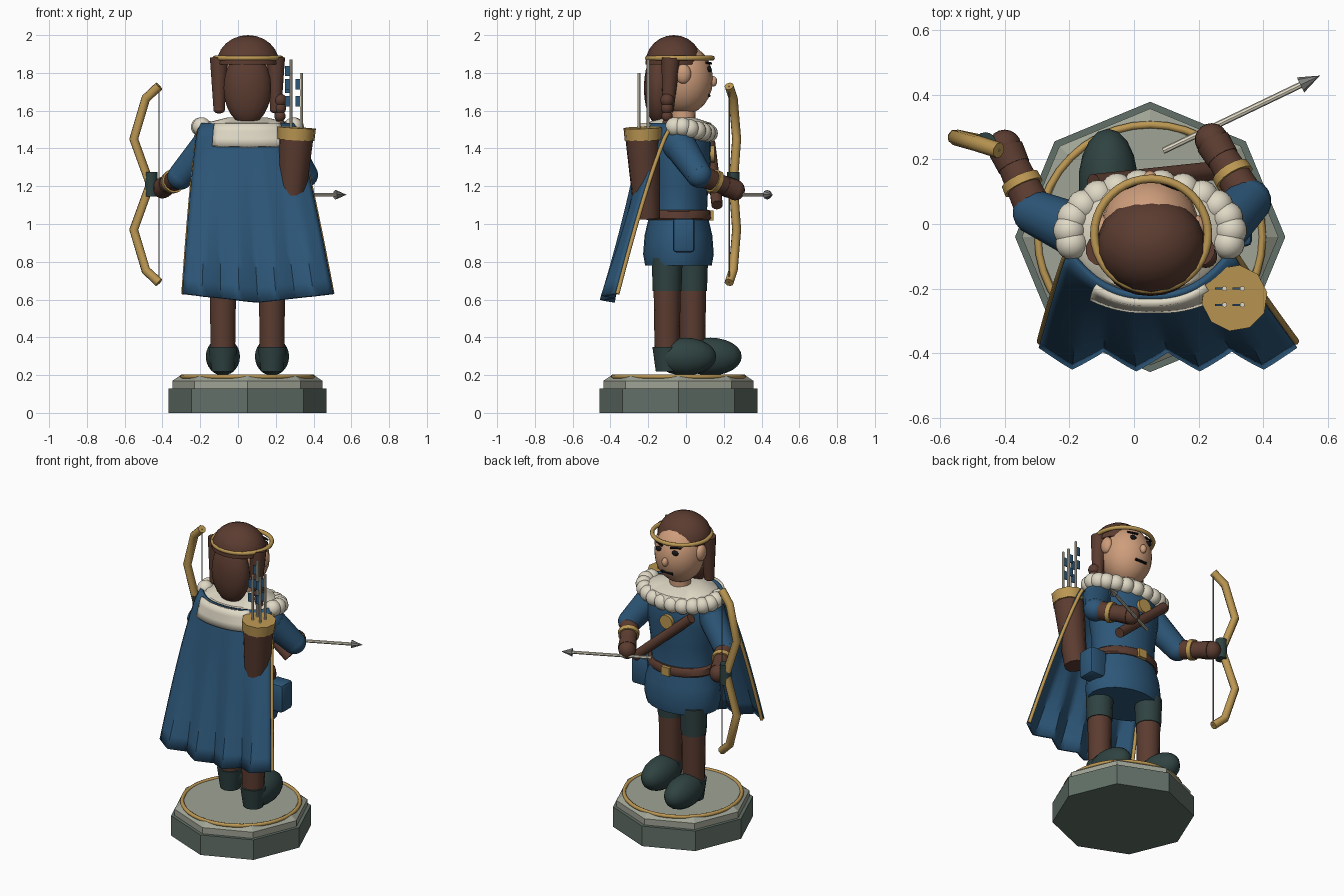
import bpy, bmesh, math
from mathutils import Vector, Matrix

old = bpy.data.objects.get("Cube")
if old:
    bpy.data.objects.remove(old, do_unlink=True)


def colour(name, r, g, b):
    m = bpy.data.materials.new(name)
    m.use_nodes = True
    m.diffuse_color = (r, g, b, 1)
    m.node_tree.nodes["Principled BSDF"].inputs["Base Color"].default_value = (r, g, b, 1)
    return m


BLUE = colour("blue cloth", .026, .095, .19)
BROWN = colour("brown leather and hair", .105, .045, .03)
SKIN = colour("skin", .62, .34, .2)
GREEN = colour("dark green leather", .028, .055, .053)
STONE = colour("dark stone", .12, .16, .135)
PALE = colour("pale stone", .35, .37, .3)
GOLD = colour("gold", .5, .31, .085)
CREAM = colour("cream fur", .74, .69, .56)
BLACK = colour("black", .008, .008, .01)
STEEL = colour("steel", .22, .22, .21)
CX, CY = .05, -.04


def finish(bm, name, mat, smooth=True):
    bmesh.ops.recalc_face_normals(bm, faces=bm.faces)
    me = bpy.data.meshes.new(name)
    bm.to_mesh(me)
    bm.free()
    me.materials.append(mat)
    ob = bpy.data.objects.new(name, me)
    bpy.context.collection.objects.link(ob)
    if smooth:
        bpy.ops.object.select_all(action='DESELECT')
        ob.select_set(True)
        bpy.context.view_layer.objects.active = ob
        bpy.ops.object.shade_smooth_by_angle(angle=math.radians(42))
    return ob


def ball(name, mat, c, r, cut_below=None):
    bm = bmesh.new()
    bmesh.ops.create_uvsphere(bm, u_segments=18, v_segments=12, radius=1,
                              matrix=Matrix.Translation(c) @ Matrix.Diagonal((*r, 1)))
    if cut_below is not None:
        bmesh.ops.bisect_plane(bm, geom=bm.verts[:] + bm.edges[:] + bm.faces[:],
                               plane_co=(0, 0, cut_below), plane_no=(0, 0, 1), clear_inner=True)
        bmesh.ops.holes_fill(bm, edges=bm.edges)
    return finish(bm, name, mat)


def limb(name, mat, p, q, r1, r2, n=14):
    p, q = Vector(p), Vector(q)
    d = q - p
    bm = bmesh.new()
    bmesh.ops.create_cone(bm, cap_ends=True, segments=n, radius1=r1, radius2=r2, depth=d.length,
                          matrix=Matrix.Translation((p + q) / 2) @ d.to_track_quat('Z', 'Y').to_matrix().to_4x4())
    return finish(bm, name, mat)


def box(name, mat, c, size, bevel=0):
    bm = bmesh.new()
    bmesh.ops.create_cube(bm, size=1, matrix=Matrix.Translation(c) @ Matrix.Diagonal((*size, 1)))
    if bevel:
        bmesh.ops.bevel(bm, geom=bm.edges, offset=bevel, segments=2, affect='EDGES', profile=.5)
    return finish(bm, name, mat, bevel > 0)


def lathe(name, mat, profile, n=24, sy=1, centre=(CX, CY), smooth=True):
    bm = bmesh.new()
    rings = [[bm.verts.new((centre[0] + r * math.cos(2 * math.pi * i / n),
                            centre[1] + r * sy * math.sin(2 * math.pi * i / n), z))
              for i in range(n)] for r, z in profile]
    for a, b in zip(rings, rings[1:]):
        for i in range(n):
            bm.faces.new((a[i], a[(i + 1) % n], b[(i + 1) % n], b[i]))
    bm.faces.new(rings[0])
    bm.faces.new(rings[-1])
    return finish(bm, name, mat, smooth)


def tube(name, mat, points, r, closed=False, res=2):
    cu = bpy.data.curves.new(name, 'CURVE')
    cu.dimensions = '3D'
    cu.bevel_depth, cu.bevel_resolution, cu.use_fill_caps = r, res, True
    sp = cu.splines.new('POLY')
    sp.points.add(len(points) - 1)
    for pt, co in zip(sp.points, points):
        pt.co = (*co, 1)
    sp.use_cyclic_u = closed
    ob = bpy.data.objects.new(name, cu)
    cu.materials.append(mat)
    bpy.context.collection.objects.link(ob)
    return ob


def ellipse(c, rx, ry, n=40):
    return [(c[0] + rx * math.cos(2 * math.pi * i / n), c[1] + ry * math.sin(2 * math.pi * i / n), c[2])
            for i in range(n)]


# Octagonal pedestal
lathe("pedestal_base", STONE, [(.418, 0), (.418, .13)], 8, smooth=False)
lathe("pedestal_top", PALE, [(.397, .13), (.397, .17), (.36, .195)], 8, smooth=False)
tube("pedestal_ring", GOLD, ellipse((CX, CY, .192), .347, .347), .012, True)

# Legs and boots
for side, x, y in (("left", .18, -.1), ("right", -.08, .035)):
    ball(side + "_boot", GREEN, (x, y + .095, .298), (.092, .165, .1))
    limb(side + "_heel", GREEN, (x, y, .22), (x, y, .35), .06, .078)
    limb(side + "_leg", BROWN, (x, y, .3), (x, y, .82), .066, .074)
    limb(side + "_leg_cuff", GREEN, (x, y, .645), (x, y, .82), .076, .082)

# Tunic, belt and pouch
lathe("tunic", BLUE, [(.232, .78), (.246, .84), (.236, .94), (.208, 1.03), (.2, 1.08), (.207, 1.2),
                      (.226, 1.34), (.226, 1.43), (.2, 1.5), (.09, 1.55)], sy=.76)
lathe("belt", BROWN, [(.215, 1.02), (.224, 1.03), (.22, 1.065), (.208, 1.075)], sy=.78)
box("belt_buckle", GOLD, (CX, .132, 1.045), (.06, .025, .055))
box("pouch", BLUE, (.305, -.012, .94), (.12, .115, .18), .018)
limb("chest_strap", BROWN, (-.125, .125, 1.43), (.25, .165, 1.1), .03, .03)
limb("medallion", GOLD, (.04, .115, 1.37), (.04, .15, 1.37), .045, .045)


# Rippled cape, with a fur panel that follows it
def cape_point(u, v, off=0):
    s = 2 * u - 1
    fold = abs(((u * 4 + .5) % 1) - .5) * 2
    x = (CX + .055 * v) + s * (.25 + .145 * v ** .8)
    y_mid, y_side = -.222 - .165 * v, -.085 - .29 * v ** .8
    y = y_mid + (y_side - y_mid) * abs(s) ** 2.5 - .06 * v * v * fold - off
    return x, y, 1.53 - v * (.945 - .045 * abs(s))


def sheet(name, mat, u0, u1, v1, off, thick, nu=32, nv=12):
    bm = bmesh.new()
    g = [[bm.verts.new(cape_point(u0 + (u1 - u0) * i / nu, v1 * j / nv, off)) for i in range(nu + 1)]
         for j in range(nv + 1)]
    for j in range(nv):
        for i in range(nu):
            bm.faces.new((g[j][i], g[j][i + 1], g[j + 1][i + 1], g[j + 1][i]))
    ob = finish(bm, name, mat)
    mod = ob.modifiers.new("thickness", 'SOLIDIFY')
    mod.thickness, mod.offset = thick, 0


sheet("cape", BLUE, 0, 1, 1, 0, .02)
sheet("fur_panel", CREAM, .16, .84, .13, .02, .025, 16, 3)
for side, u in (("right", 0), ("left", 1)):
    tube(side + "_cape_trim", GOLD, [cape_point(u, j / 12, -.012) for j in range(13)], .011)

# Fur collar
lathe("fur_collar", CREAM, [(.22, 1.47), (.245, 1.5), (.22, 1.535), (.1, 1.565)], sy=.78)
for i in range(14):
    a = math.radians(-14 + 208 * i / 13)
    ball("fur_tuft", CREAM, (CX + .25 * math.cos(a), -.025 + .145 * math.sin(a),
                             1.515 - .035 * max(0, math.sin(a))), (.05, .05, .05))

# Arms
for side, sh, el, wr in (("left", (.25, -.035, 1.42), (.355, .07, 1.26), (.24, .26, 1.18)),
                         ("right", (-.155, -.03, 1.42), (-.305, .035, 1.25), (-.4, .24, 1.19))):
    el, wr = Vector(el), Vector(wr)
    ball(side + "_shoulder", BLUE, sh, (.09, .09, .095))
    limb(side + "_sleeve", BLUE, sh, el, .088, .07)
    ball(side + "_elbow", BLUE, el, (.07, .07, .068))
    limb(side + "_forearm", BROWN, el, wr, .06, .045)
    limb(side + "_arm_band", GOLD, el.lerp(wr, .38), el.lerp(wr, .5), .064, .062)
    limb(side + "_glove_cuff", BROWN, el.lerp(wr, .7), el.lerp(wr, .95), .052, .056)
    ball(side + "_hand", BROWN, wr, (.052, .052, .055))

# Bow
half = [(-.418, .228, .52), (-.488, .25, .455), (-.552, .268, .24)]
bow = [(x, y, 1.21 + z) for x, y, z in half] + [(-.465, .25, 1.21)] + [(x, y, 1.21 - z) for x, y, z in half[::-1]]
tube("bow", GOLD, bow, .025)
limb("bow_grip", GREEN, (-.46, .25, 1.145), (-.46, .25, 1.275), .034, .034)
limb("bow_string", STEEL, bow[0], bow[-1], .004, .004, 6)

# Held arrow
limb("held_arrow_shaft", CREAM, (.09, .226, 1.155), (.53, .437, 1.155), .01, .01, 8)
limb("held_arrow_head", STEEL, (.515, .43, 1.155), (.575, .459, 1.155), .026, 0, 8)

# Quiver with arrows
limb("quiver", BROWN, (.275, -.205, 1.03), (.308, -.23, 1.46), .068, .092, 12)
limb("quiver_rim", GOLD, (.307, -.227, 1.445), (.311, -.229, 1.51), .099, .103, 10)
for x, top in ((.28, 1.87), (.335, 1.8)):
    for y in (-.2, -.25):
        z = top if y > -.22 else top - .07 * (x < .3)
        limb("quiver_arrow", CREAM, (x, y, 1.45), (x, y, z), .008, .008, 8)
        for dz in (.04, .13):
            box("arrow_fletching", BLUE, (x - .016, y, z - dz - .02), (.028, .006, .055))

# Head and face
limb("neck", SKIN, (CX, -.015, 1.5), (CX, -.01, 1.66), .065, .06)
ball("head", SKIN, (CX, -.01, 1.765), (.152, .153, .185))
ball("nose", SKIN, (CX, .143, 1.755), (.02, .022, .028))
for s in (-1, 1):
    ball("ear", SKIN, (CX + s * .148, -.015, 1.795), (.028, .042, .052))
    ball("eye", BLACK, (CX + s * .058, .123, 1.82), (.022, .012, .016))
    limb("eyebrow", BLACK, (CX + s * .03, .132, 1.85), (CX + s * .09, .107, 1.855), .007, .006, 8)
limb("mouth", BLACK, (CX - .04, .122, 1.68), (CX + .04, .122, 1.68), .008, .008, 8)

# Hair and circlet
ball("hair_cap", BROWN, (.053, -.065, 1.85), (.168, .15, .15), 1.845)
ball("back_hair", BROWN, (.05, -.145, 1.72), (.128, .078, .195))
for s in (-1, 1):
    x = CX + s * .15
    limb("side_lock", BROWN, (x, -.095, 1.6), (x, -.08, 1.88), .03, .05)
    ball("side_lock_tip", BROWN, (x, -.095, 1.605), (.031, .031, .02))
for i in range(4):
    r = .036 - .003 * i
    ball("braid_bead", BROWN, (.222, -.1, 1.655 - .042 * i), (r, r, r))
tube("circlet", GOLD, ellipse((.053, -.032, 1.878), .176, .172), .013, True)
